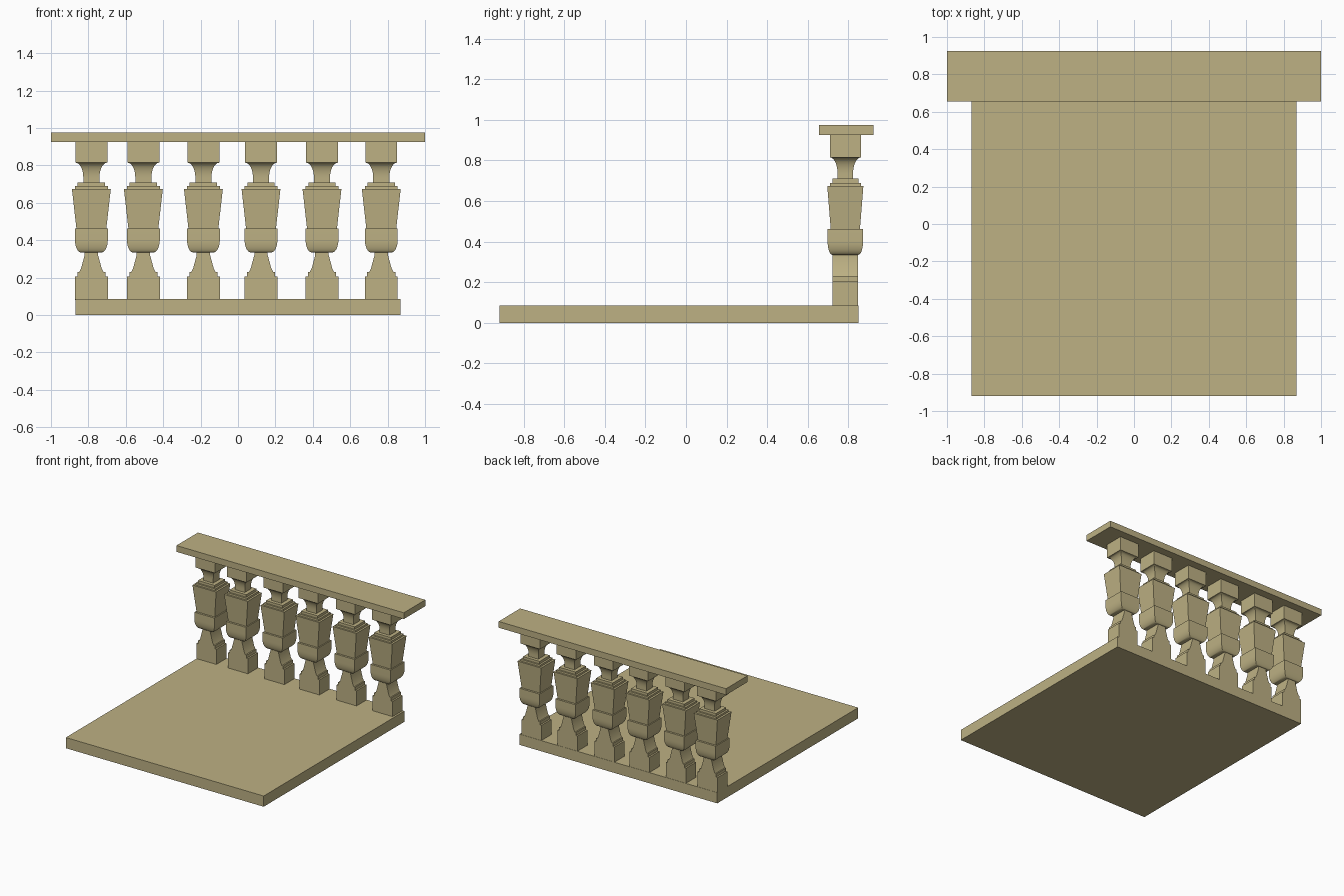
import bpy, bmesh
from math import sin, cos, pi, radians

if "Cube" in bpy.data.objects:
    bpy.data.objects.remove(bpy.data.objects["Cube"])

stone = bpy.data.materials.new("sandstone")
stone.diffuse_color = (0.51, 0.44, 0.23, 1)
stone.use_nodes = True
stone.node_tree.nodes["Principled BSDF"].inputs["Base Color"].default_value = stone.diffuse_color


def add_object(name, mesh, loc=(0, 0, 0)):
    ob = bpy.data.objects.new(name, mesh)
    ob.location = loc
    bpy.context.collection.objects.link(ob)
    return ob


def loft(name, sections):
    """Stack rectangular sections (z, half width x, half depth y) into a closed solid."""
    bm = bmesh.new()
    rings = [[bm.verts.new((sx * hx, sy * hy, z))
              for sx, sy in ((-1, -1), (1, -1), (1, 1), (-1, 1))]
             for z, hx, hy in sections]
    for a, b in zip(rings, rings[1:]):
        for i in range(4):
            j = (i + 1) % 4
            bm.faces.new((a[i], a[j], b[j], b[i]))
    bm.faces.new(rings[0][::-1])
    bm.faces.new(rings[-1])
    bmesh.ops.recalc_face_normals(bm, faces=bm.faces)
    mesh = bpy.data.meshes.new(name)
    bm.to_mesh(mesh)
    bm.free()
    mesh.materials.append(stone)
    return mesh


def slab(name, x, y0, y1, z0, z1):
    mesh = loft(name, [(z0, x, (y1 - y0) / 2), (z1, x, (y1 - y0) / 2)])
    return add_object(name, mesh, (0, (y0 + y1) / 2, 0))


# Floor slab and handrail
slab("floor_slab", 0.87, -0.92, 0.85, 0, 0.085)
slab("handrail", 1.0, 0.655, 0.925, 0.925, 0.975)

# Baluster profile, bottom to top
N = 8
quarter = [i / N * pi / 2 for i in range(N + 1)]
profile = [
    # foot block, small step and tapered stem
    (0.08, 0.088, 0.063), (0.205, 0.088, 0.063),
    (0.205, 0.075, 0.063), (0.23, 0.075, 0.063),
    (0.23, 0.065, 0.063), (0.25, 0.055, 0.063),
    (0.32, 0.036, 0.063), (0.335, 0.036, 0.063),
]
# rounded cup
profile += [(0.405 - 0.07 * cos(t), 0.055 + 0.033 * sin(t), 0.064 + 0.0235 * sin(t))
            for t in quarter]
profile += [
    (0.463, 0.088, 0.0875), (0.463, 0.08, 0.072),
    # flared body and stepped collar
    (0.675, 0.104, 0.089), (0.675, 0.088, 0.076),
    (0.69, 0.088, 0.076), (0.69, 0.073, 0.064),
    (0.71, 0.073, 0.064), (0.71, 0.043, 0.038),
]
# neck sweeping out to the top block
profile += [(0.735 + 0.08 * sin(t), 0.085 - 0.042 * cos(t), 0.0765 - 0.0385 * cos(t))
            for t in quarter]
profile += [(0.93, 0.085, 0.0765)]

# Row of six balusters sharing one mesh
baluster = loft("baluster", profile)
for x in (-0.784, -0.506, -0.185, 0.123, 0.449, 0.766):
    ob = add_object("baluster", baluster, (x, 0.785, 0))

bpy.ops.object.select_all(action='DESELECT')
ob.select_set(True)
bpy.context.view_layer.objects.active = ob
baluster.polygons.foreach_set("use_smooth", [True] * len(baluster.polygons))
baluster.set_sharp_from_angle(angle=radians(30))
